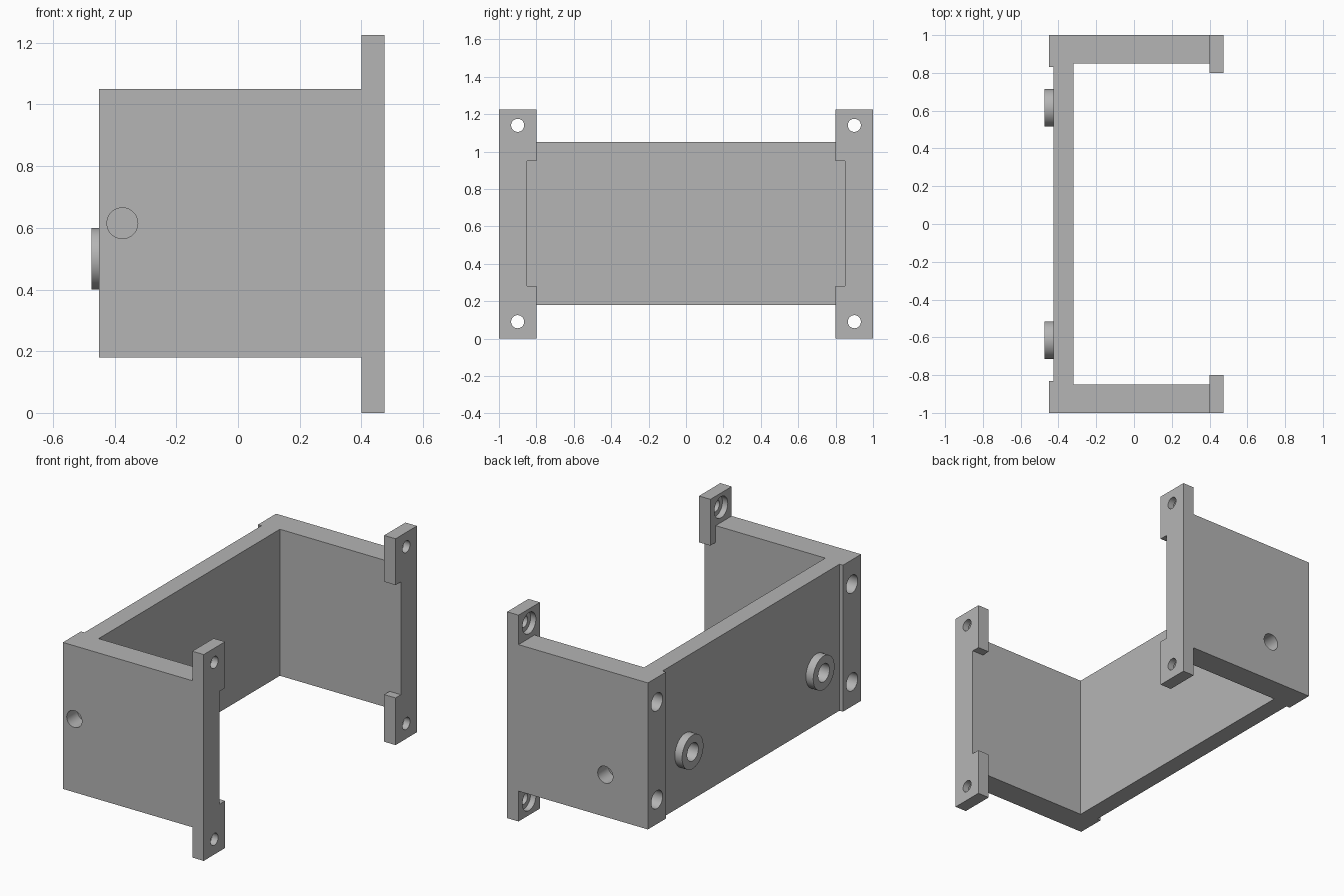
import bpy, bmesh, math
from mathutils import Matrix, Vector

if "Cube" in bpy.data.objects:
    bpy.data.objects.remove(bpy.data.objects["Cube"], do_unlink=True)

grey = bpy.data.materials.new("plain_grey")
grey.use_nodes = True
grey.diffuse_color = (0.46, 0.46, 0.46, 1)
grey.node_tree.nodes["Principled BSDF"].inputs["Base Color"].default_value = grey.diffuse_color


def add_object(name, bm):
    bmesh.ops.recalc_face_normals(bm, faces=bm.faces)
    mesh = bpy.data.meshes.new(name)
    bm.to_mesh(mesh)
    bm.free()
    mesh.materials.append(grey)
    obj = bpy.data.objects.new(name, mesh)
    bpy.context.collection.objects.link(obj)
    return obj


def extrude(name, points, direction):
    """Closed profile swept along a straight direction."""
    bm = bmesh.new()
    face = bm.faces.new([bm.verts.new(p) for p in points])
    swept = bmesh.ops.extrude_face_region(bm, geom=[face])["geom"]
    verts = [v for v in swept if isinstance(v, bmesh.types.BMVert)]
    bmesh.ops.translate(bm, verts=verts, vec=direction)
    return add_object(name, bm)


def cylinder(name, start, end, radius):
    a, b = Vector(start), Vector(end)
    turn = (b - a).to_track_quat('Z', 'Y').to_matrix().to_4x4()
    bm = bmesh.new()
    bmesh.ops.create_cone(bm, cap_ends=True, segments=48, radius1=radius, radius2=radius,
                          depth=(b - a).length, matrix=Matrix.Translation((a + b) / 2) @ turn)
    return add_object(name, bm)


def drill(obj, start, end, radius):
    """Cut a round hole and discard the cutter."""
    cutter = cylinder("cutter", start, end, radius)
    cutter.hide_render = True
    mod = obj.modifiers.new("hole", 'BOOLEAN')
    mod.operation = 'DIFFERENCE'
    mod.solver = 'EXACT'
    mod.object = cutter
    bpy.ops.object.select_all(action='DESELECT')
    bpy.context.view_layer.objects.active = obj
    obj.select_set(True)
    bpy.ops.object.modifier_apply(modifier=mod.name)
    bpy.data.objects.remove(cutter, do_unlink=True)


def smooth(obj):
    bpy.ops.object.select_all(action='DESELECT')
    bpy.context.view_layer.objects.active = obj
    obj.select_set(True)
    bpy.ops.object.shade_smooth_by_angle(angle=math.radians(30))


BOTTOM, TOP, MID = 0.18, 1.05, 0.615
FLANGE_IN, FLANGE_OUT = 0.4, 0.475
PAD, PLATE, INNER = -0.45, -0.427, -0.32

# U-shaped body with raised pads at the two outer corners
half = [(PLATE, 0.83), (PAD, 0.83), (PAD, 1), (FLANGE_IN, 1), (FLANGE_IN, 0.85), (INNER, 0.85)]
outline = half + [(x, -y) for x, y in reversed(half)]
body = extrude("bracket_body", [(x, y, BOTTOM) for x, y in outline], (0, 0, TOP - BOTTOM))

# Mounting flanges, wide at the ends and narrow between, with counterbored holes
for side, label in ((-1, "front"), (1, "back")):
    shape = [(1, 0), (0.8, 0), (0.8, 0.28), (0.85, 0.28),
             (0.85, 0.95), (0.8, 0.95), (0.8, 1.225), (1, 1.225)]
    flange = extrude(label + "_flange", [(FLANGE_IN, side * y, z) for y, z in shape],
                     (FLANGE_OUT - FLANGE_IN, 0, 0))
    for z in (0.09, 1.14):
        y = side * 0.9
        drill(flange, (0.3, y, z), (0.6, y, z), 0.035)
        drill(flange, (0.3, y, z), (0.435, y, z), 0.063)
    smooth(flange)

    # Blind holes in the corner pads
    for z in (MID - 0.29, MID + 0.29):
        drill(body, (-0.6, side * 0.915, z), (-0.3, side * 0.915, z), 0.053)

    # Round boss with a blind bore running into the plate
    y = side * 0.615
    boss = cylinder(label + "_boss", (-0.475, y, 0.5), (PLATE, y, 0.5), 0.1)
    for part in (boss, body):
        drill(part, (-0.6, y, 0.5), (-0.36, y, 0.5), 0.053)
    smooth(boss)

# Single blind hole in each end wall
drill(body, (-0.375, -1.2, MID), (-0.375, -0.9, MID), 0.05)
drill(body, (-0.17, 1.2, 0.43), (-0.17, 0.9, 0.43), 0.05)
smooth(body)
